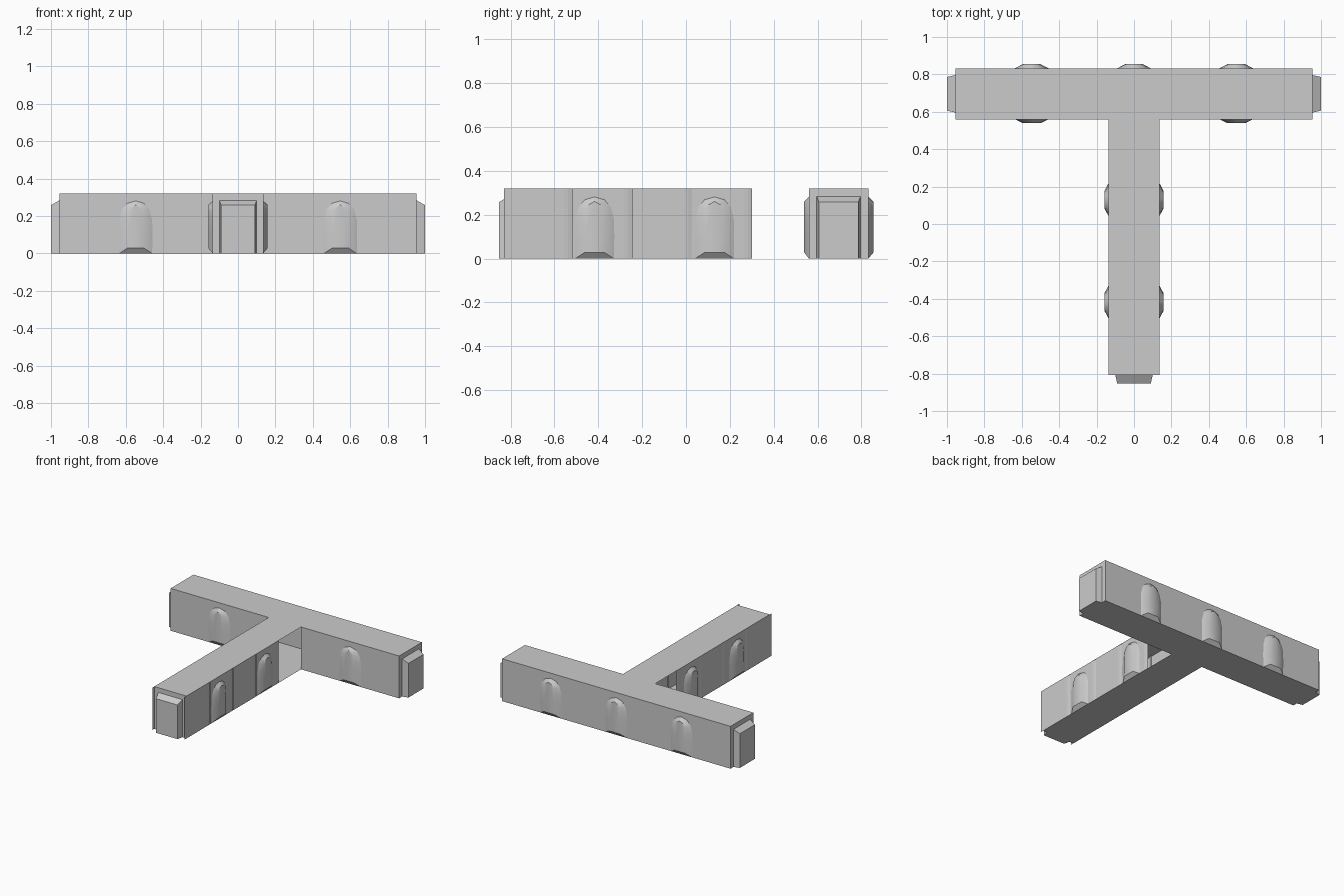
import bpy, math
from mathutils import Matrix, Vector

if "Cube" in bpy.data.objects:
    bpy.data.objects.remove(bpy.data.objects["Cube"])

H = 0.32        # wall height
W = 0.135       # half width of each arm
Y0, Y1 = 0.56, 0.832    # crossbar front and back
YC = (Y0 + Y1) / 2
XE, YE = 0.955, -0.807  # flat ends of crossbar and stem

grey = bpy.data.materials.new("plain grey")
grey.diffuse_color = (0.6, 0.6, 0.6, 1)
grey.use_nodes = True
grey.node_tree.nodes["Principled BSDF"].inputs["Base Color"].default_value = grey.diffuse_color


def make(name, verts, faces, matrix=None, smooth=False):
    mesh = bpy.data.meshes.new(name)
    mesh.from_pydata(verts, [], faces)
    if matrix:
        mesh.transform(matrix)
    mesh.materials.append(grey)
    ob = bpy.data.objects.new(name, mesh)
    bpy.context.collection.objects.link(ob)
    if smooth:
        bpy.context.view_layer.objects.active = ob
        ob.select_set(True)
        bpy.ops.object.shade_smooth_by_angle(angle=math.radians(35))
        ob.select_set(False)
    return ob


def wall(name, path):
    """Vertical sheet along a plan path; its outside lies to the right."""
    n = len(path)
    verts = [(x, y, 0) for x, y in path] + [(x, y, H) for x, y in path]
    make(name, verts, [(i, i + 1, n + i + 1, n + i) for i in range(n - 1)])


def relief(name, base, outer, depth, x, y, angle):
    """Raised shape on a wall: built facing -y, then turned and placed."""
    n = len(base)
    verts = [(u, 0, z) for u, z in base] + [(u, -depth, z) for u, z in outer]
    faces = [(i, (i + 1) % n, n + (i + 1) % n, n + i) for i in range(n)]
    faces.append(tuple(range(n, 2 * n)))
    m = Matrix.Translation(Vector((x, y, 0))) @ Matrix.Rotation(math.radians(angle), 4, 'Z')
    make(name, verts, faces, m, smooth=True)


def outline(half):
    """Mirror a half outline, running from the bottom right to the crown."""
    return half + [(-u, z) for u, z in reversed(half) if u > 0]


# T-shaped top and floor sheets
tee = [(-W, YE), (W, YE), (W, Y0), (XE, Y0), (XE, Y1),
       (-XE, Y1), (-XE, Y0), (-W, Y0)]
for name, z in (("top_sheet", H), ("floor_sheet", 0)):
    order = range(8) if z else reversed(range(8))
    # stem and crossbar as two clean faces
    ids = list(order)
    make(name, [(x, y, z) for x, y in tee], [tuple(ids)])

# Crossbar walls, open where the stem joins
wall("crossbar_back_wall", [(XE, Y1), (-XE, Y1)])
wall("crossbar_right_end", [(XE, Y0), (XE, Y1)])
wall("crossbar_left_end", [(-XE, Y1), (-XE, Y0)])
wall("crossbar_front_wall_right", [(W, Y0), (XE, Y0)])
wall("crossbar_front_wall_left", [(-XE, Y0), (-W, Y0)])

# Stem end, and side walls of four panels that stop short of the crossbar
wall("stem_end", [(-W, YE), (W, YE)])
path = [(W, -0.83)]
for k in range(4):
    y = -0.557 + 0.274 * k
    path += [(W, y), (W - 0.002, y + 0.018), (W - 0.007, y + 0.036)]
    if k < 3:
        path.append((W, y + 0.037))
wall("stem_right_wall", path)
wall("stem_left_wall", [(-x, y) for x, y in reversed(path)])

# Raised arches
arch_base = outline([(0.088, 0), (0.09, 0.1), (0.088, 0.18), (0.074, 0.235),
                     (0.045, 0.268), (0, 0.281)])
arch_outer = outline([(0.045, 0.028), (0.047, 0.1), (0.047, 0.18), (0.04, 0.225),
                      (0.026, 0.246), (0, 0.26)])
for x in (-0.547, 0, 0.547):
    relief("back_arch", arch_base, arch_outer, 0.023, x, Y1, 180)
    if x:
        relief("front_arch", arch_base, arch_outer, 0.021, x, Y0, 0)
for y in (-0.417, 0.13):
    relief("stem_right_arch", arch_base, arch_outer, 0.023, W, y, 90)
    relief("stem_left_arch", arch_base, arch_outer, 0.023, -W, y, -90)

# Tapered blocks on the three ends
block_base = [(0.1, 0), (0.1, 0.284), (-0.1, 0.284), (-0.1, 0)]
block_outer = [(0.09, 0), (0.09, 0.258), (-0.09, 0.258), (-0.09, 0)]
for name, x, y, a in (("right_end_block", XE, YC, 90),
                      ("left_end_block", -XE, YC, -90),
                      ("stem_end_block", 0, YE, 0)):
    relief(name, block_base, block_outer, 0.045, x, y, a)
